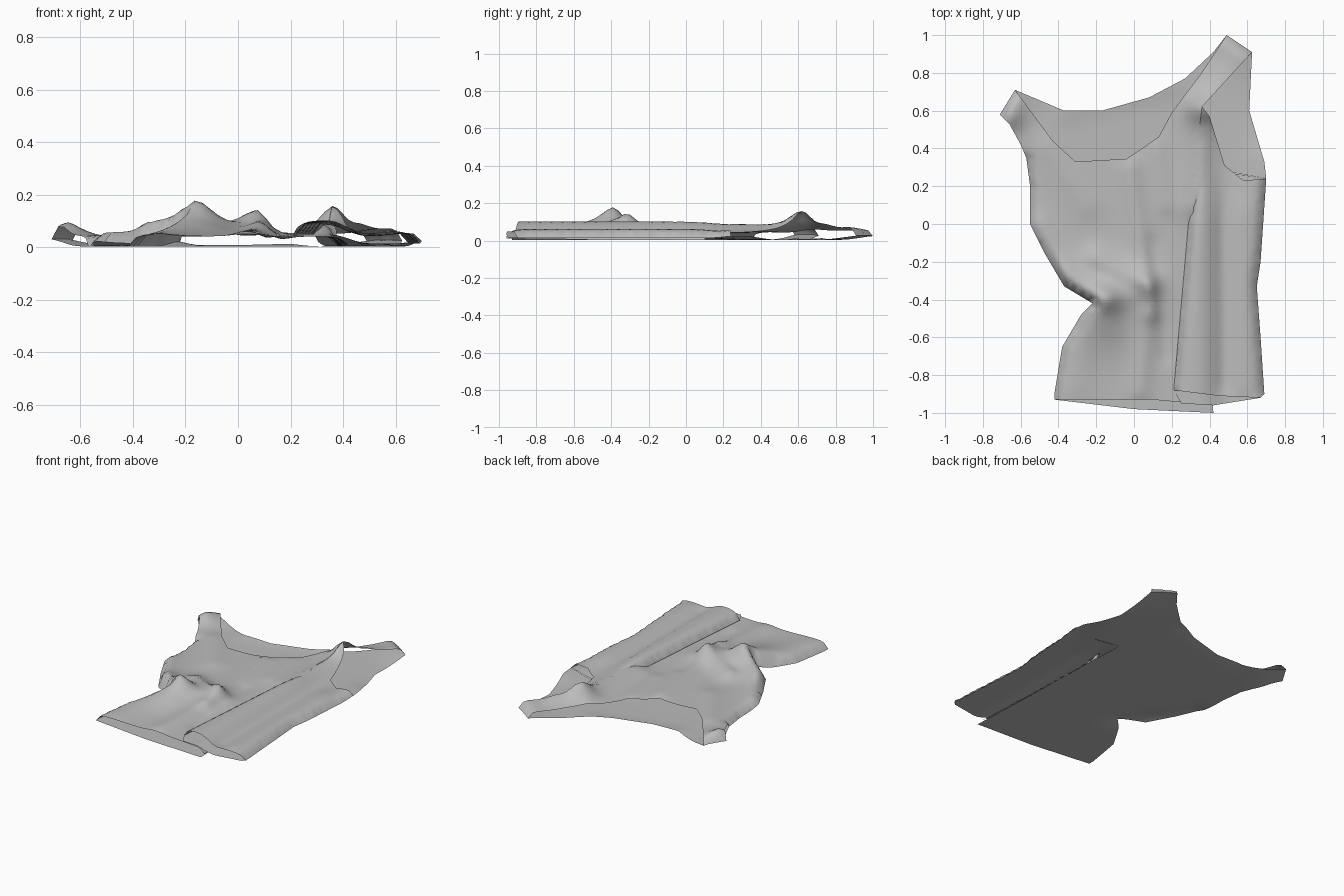
import bpy
import bmesh
import math
from mathutils import Vector
from mathutils.geometry import delaunay_2d_cdt, intersect_point_line

if "Cube" in bpy.data.objects:
    bpy.data.objects.remove(bpy.data.objects["Cube"])

cloth = bpy.data.materials.new("grey cloth")
cloth.use_nodes = True
GREY = (0.5, 0.5, 0.5, 1)
cloth.diffuse_color = GREY
cloth.node_tree.nodes["Principled BSDF"].inputs["Base Color"].default_value = GREY

# Seams and folds, seen from above
LEFT_SIDE = [(-.42, -.93), (-.42, -.89), (-.38, -.65), (-.28, -.48), (-.22, -.42),
             (-.37, -.33), (-.47, -.16), (-.55, 0), (-.55, .2), (-.57, .35)]
RIGHT_SIDE = [(.70, .24), (.67, -.2), (.65, -.33), (.67, -.6), (.69, -.9)]
LEFT_SHOULDER = [(-.71, .58), (-.63, .71)]
RIGHT_SHOULDER = [(.49, 1), (.625, .91)]
UNDER_FOLD = [(.38, .1), (.40, -.5), (.42, -1)]
OVER_FOLD = [(.21, -.88), (.27, -.2), (.305, .2)]

# Open edges
FRONT_NECK = [(-.43, .44), (-.31, .33), (-.04, .345), (.13, .46), (.2, .59), (.35, .79)]
BACK_NECK = [(-.37, .6), (-.17, .6), (.08, .67), (.27, .77), (.42, .91)]
LEFT_ARMHOLE = [(-.6, .42), (-.66, .53)]
RIGHT_ARMHOLE = [(.36, .62), (.4, .57), (.48, .31), (.58, .23)]
BACK_ARMHOLE = [(.61, .6), (.69, .33)]

# Creases: start, end, width, height
CREASES = [
    ((-.16, -.39), (-.14, -.39), .07, .045),
    ((-.16, -.42), (-.16, -.52), .15, .045),
    ((-.12, -.41), (.06, -.36), .11, .03),
    ((-.2, -.18), (.08, -.32), .06, .035),
    ((.08, -.32), (.09, -.46), .05, .03),
    ((-.36, -.27), (-.2, -.37), .07, .03),
    ((-.02, .3), (.06, -.28), .06, .025),
    ((.07, -.5), (.03, -.88), .06, .022),
    ((-.25, -.5), (-.3, -.85), .10, .012),
    ((-.45, .4), (-.25, .1), .08, .015),
    ((-.65, .58), (-.67, .62), .07, .04),
    ((.36, .62), (.38, .64), .06, .055),
    ((.36, .62), (.46, .73), .10, .035),
    ((.47, .74), (.56, .86), .09, .012),
    ((.36, .56), (.34, .1), .08, .048),
    ((.12, .4), (.17, .1), .05, .015),
    ((.1, -.1), (.17, -.7), .04, -.012),
]
FLAP_CREASES = [
    ((.34, .3), (.32, -.88), .10, .016),
    ((.47, .3), (.48, -.85), .05, -.016),
    ((.58, .1), (.57, -.85), .07, .01),
]
# Places where the lowest layer leaves the floor
FLOOR_CREASES = [
    ((-.71, .6), (-.66, .68), .10, .03),
    ((.53, .98), (.6, .93), .13, .025),
    ((-.52, -.02), (-.24, -.41), .07, .022),
    ((.69, .26), (.69, .34), .09, .02),
    ((-.35, .6), (.2, .73), .06, .01),
]


def segment_distance(p, a, b):
    a, b = Vector(a), Vector(b)
    t = intersect_point_line(p, a, b)[1]
    return (p - a.lerp(b, min(max(t, 0), 1))).length


def relief(p, creases):
    return sum(h * math.exp(-(segment_distance(p, a, b) / w) ** 1.6) for a, b, w, h in creases)


def ease(t):
    t = min(max(t, 0), 1)
    return t * t * (3 - 2 * t)


def puff(p, seams, width=.07):
    """Round the cloth down to its seams and folds."""
    d = min(segment_distance(p, a, b) for s in seams for a, b in zip(s, s[1:]))
    t = 1 - min(d / width, 1)
    return math.sqrt(1 - t * t)


def ground(p):
    return .003 + relief(p, FLOOR_CREASES)


def lift(p):
    return ease((.35 - p.y) / .35)


def main_front(p):
    return ground(p) + puff(p, MAIN_SEAMS) * (.038 + relief(p, CREASES))


def flap_under(p):
    return ground(p) + lift(p) * (.012 + .034 * ease((.5 - p.x) / .15))


def flap_top(p):
    extra = lift(p) * (.002 + relief(p, FLAP_CREASES))
    return flap_under(p) + puff(p, FLAP_SEAMS) * (.036 + relief(p, CREASES) * (1 - lift(p)) + extra)


MAIN_SEAMS = [LEFT_SIDE, LEFT_SHOULDER, RIGHT_SHOULDER, UNDER_FOLD]
FLAP_SEAMS = [OVER_FOLD, RIGHT_SIDE]


def panel(name, outline, height, facing=1, step=.03):
    """Fill an outline with a fine mesh and drape it with a height rule."""
    rim = []
    for a, b in zip(outline, outline[1:] + outline[:1]):
        a, b = Vector(a), Vector(b)
        n = max(1, round((b - a).length / step))
        rim += [a.lerp(b, i / n) for i in range(n)]
    points = list(rim)
    count = int(1 / step) + 1
    for i in range(-count, count):
        for j in range(-count, count):
            p = Vector(((i + .5 * (j % 2)) * step, j * step))
            if min((p - q).length for q in rim) > step * .55:
                points.append(p)
    verts, _, faces, *_ = delaunay_2d_cdt(points, [], [list(range(len(rim)))], 1, 1e-5)
    bm = bmesh.new()
    used = {i for f in faces for i in f}
    made = {i: bm.verts.new((*verts[i], height(verts[i]))) for i in used}
    for f in faces:
        face = bm.faces.new([made[i] for i in f])
        face.normal_update()
        if face.normal.z * facing < 0:
            face.normal_flip()
        face.smooth = True
    mesh = bpy.data.meshes.new(name)
    bm.to_mesh(mesh)
    bm.free()
    mesh.materials.append(cloth)
    obj = bpy.data.objects.new(name, mesh)
    bpy.context.collection.objects.link(obj)


# Main body, front and back layers
panel("front_panel", LEFT_SHOULDER[1:] + FRONT_NECK + RIGHT_SHOULDER
      + [(.36, .62), (.33, .38)] + UNDER_FOLD[:-1] + [(.42, -.96), (.1, -.93)]
      + LEFT_SIDE + LEFT_ARMHOLE + LEFT_SHOULDER[:1], main_front)
panel("back_panel", LEFT_SHOULDER[1:] + BACK_NECK + RIGHT_SHOULDER + BACK_ARMHOLE
      + RIGHT_SIDE[:1] + [(.37, .3)] + UNDER_FOLD + [(0, -.98)]
      + LEFT_SIDE + LEFT_ARMHOLE + LEFT_SHOULDER[:1], ground, -1)

# Side folded over the body, top and underside
panel("folded_side_top", OVER_FOLD + [(.33, .38)] + RIGHT_ARMHOLE
      + RIGHT_SIDE + [(.67, -.92), (.45, -.91)], flap_top)
panel("folded_side_underside", OVER_FOLD + [(.33, .3)] + RIGHT_SIDE
      + [(.67, -.92), (.42, -.96), (.25, -.95)], flap_under, -1)
